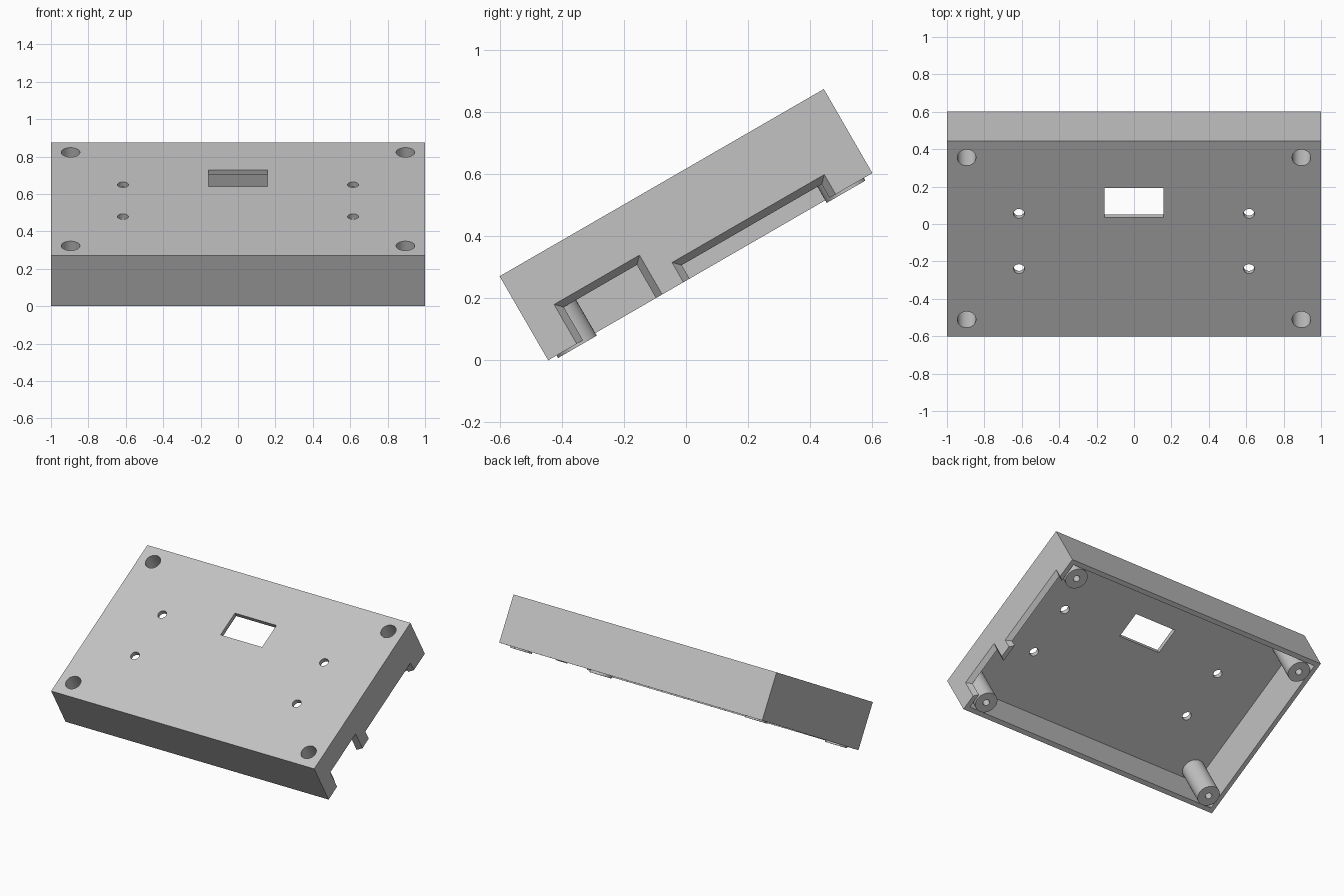
import bpy, bmesh, math
from mathutils import Matrix

cube = bpy.data.objects.get("Cube")
if cube:
    bpy.data.objects.remove(cube, do_unlink=True)

# Half sizes of the case in its own untilted frame, and its wall
HX, HY, HZ = 1.0, 0.6035, 0.1565
WALL = 0.03
TILT = math.radians(30)
LIFT = HY * math.sin(TILT) + HZ * math.cos(TILT)
POSE = Matrix.Translation((0, 0, LIFT)) @ Matrix.Rotation(TILT, 4, 'X')

grey = bpy.data.materials.new("light_grey")
grey.use_nodes = True
GREY = (0.54, 0.54, 0.54, 1)
grey.diffuse_color = GREY
grey.node_tree.nodes["Principled BSDF"].inputs["Base Color"].default_value = GREY


def make(name, bm):
    bmesh.ops.recalc_face_normals(bm, faces=bm.faces[:])
    mesh = bpy.data.meshes.new(name)
    bm.to_mesh(mesh)
    bm.free()
    mesh.materials.append(grey)
    obj = bpy.data.objects.new(name, mesh)
    bpy.context.scene.collection.objects.link(obj)
    return obj


def box(name, x0, x1, y0, y1, z0, z1):
    bm = bmesh.new()
    bmesh.ops.create_cube(bm, size=1)
    for v in bm.verts:
        v.co = (x1 if v.co.x > 0 else x0, y1 if v.co.y > 0 else y0, z1 if v.co.z > 0 else z0)
    return make(name, bm)


def rod(name, x, y, r, z0, z1):
    bm = bmesh.new()
    bmesh.ops.create_cone(bm, cap_ends=True, segments=40, radius1=r, radius2=r, depth=z1 - z0,
                          matrix=Matrix.Translation((x, y, (z0 + z1) / 2)))
    return make(name, bm)


def notch(name, y0, y1, top, inset=0.023):
    """Cutter for the left wall that flares outward and is open below."""
    bm = bmesh.new()
    bmesh.ops.create_cube(bm, size=1)
    xa, xb = HX - WALL - 0.01, HX + 0.01
    for v in bm.verts:
        x = xb if v.co.x > 0 else xa
        d = inset * (HX - x) / WALL
        v.co = (x, y1 - d if v.co.y > 0 else y0 + d, top - d if v.co.z > 0 else -0.3)
    return make(name, bm)


def cut(target, cutter):
    mod = target.modifiers.new("cut", 'BOOLEAN')
    mod.operation = 'DIFFERENCE'
    mod.solver = 'EXACT'
    mod.object = cutter
    bpy.context.view_layer.update()
    deps = bpy.context.evaluated_depsgraph_get()
    mesh = bpy.data.meshes.new_from_object(target.evaluated_get(deps))
    target.modifiers.clear()
    target.data = mesh
    bpy.data.objects.remove(cutter, do_unlink=True)


# Open-bottomed case shell
case = box("case_shell", -HX, HX, -HY, HY, -HZ, HZ)
cut(case, box("cavity", WALL - HX, HX - WALL, WALL - HY, HY - WALL, -0.3, HZ - WALL))
# Window in the top plate
cut(case, box("window", -0.158, 0.158, 0.132, 0.312, 0.05, 0.3))
# Cable notches in the left wall
cut(case, notch("front_notch", -0.497, -0.179, -0.01))
cut(case, notch("rear_notch", -0.10, 0.467, -0.083))
# Small mounting holes and corner screw holes in the top plate
for sx in (-1, 1):
    for y in (-0.187, 0.154):
        cut(case, rod("mount_hole", sx * 0.615, y, 0.029, 0.05, 0.3))
    for sy in (-1, 1):
        cut(case, rod("screw_hole", sx * 0.895, sy * 0.5, 0.05, 0.05, 0.3))


# Hollow corner posts: wide bore from the top, narrow screw hole at the foot
def post(name, x, y):
    top, foot, floor = HZ - WALL, -0.166, -0.11
    profile = [(0.05, top), (0.072, top), (0.072, foot), (0.021, foot), (0.021, floor), (0.05, floor)]
    bm = bmesh.new()
    n = 40
    rings = [[bm.verts.new((x + r * math.cos(2 * math.pi * i / n),
                            y + r * math.sin(2 * math.pi * i / n), z)) for i in range(n)]
             for r, z in profile]
    for a, b in zip(rings, rings[1:] + rings[:1]):
        for i in range(n):
            j = (i + 1) % n
            bm.faces.new((a[i], a[j], b[j], b[i]))
    return make(name, bm)


parts = [case]
for sx, side in ((-1, "right"), (1, "left")):
    for sy, end in ((-1, "front"), (1, "rear")):
        parts.append(post(f"{end}_{side}_post", sx * 0.895, sy * 0.5))

# Lean the whole case back and smooth the round parts
bpy.ops.object.select_all(action='DESELECT')
for p in parts:
    p.data.transform(POSE)
    p.select_set(True)
bpy.context.view_layer.objects.active = case
bpy.ops.object.shade_smooth_by_angle(angle=math.radians(25))
